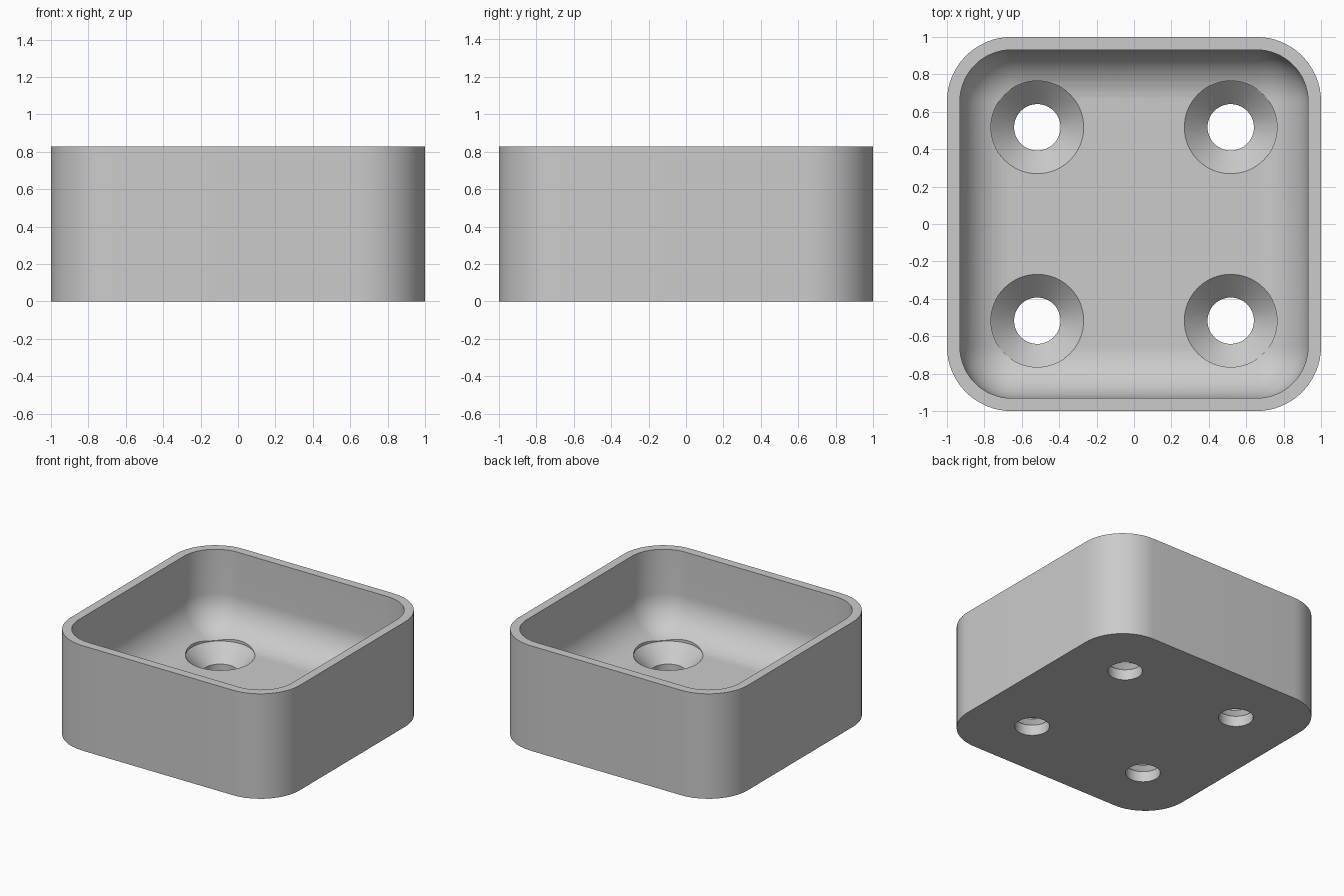
import bpy
import bmesh
from math import sin, cos, pi, radians

if "Cube" in bpy.data.objects:
    bpy.data.objects.remove(bpy.data.objects["Cube"])

HEIGHT = 0.828      # overall height
CORNER = 0.655      # centre of every rounded corner
OUTER_R = 0.345     # outside corner radius
INNER_R = 0.276     # inside corner radius, also the floor fillet radius
FLOOR = 0.207       # floor thickness
HOLE = 0.517        # screw hole offset from the middle
BORE_R = 0.124
SINK_R = 0.248
STEPS = 16          # segments per quarter turn


def link(name, bm):
    bmesh.ops.recalc_face_normals(bm, faces=bm.faces)
    mesh = bpy.data.meshes.new(name)
    bm.to_mesh(mesh)
    bm.free()
    obj = bpy.data.objects.new(name, mesh)
    bpy.context.collection.objects.link(obj)
    return obj


def loft(bm, rings):
    """Skin a list of point rings and cap both ends."""
    loops = [[bm.verts.new(p) for p in ring] for ring in rings]
    n = len(loops[0])
    for a, b in zip(loops, loops[1:]):
        for i in range(n):
            j = (i + 1) % n
            bm.faces.new((a[i], a[j], b[j], b[i]))
    bm.faces.new(loops[0])
    bm.faces.new(loops[-1])


def rounded_square(r, z):
    points = []
    for quarter, (sx, sy) in enumerate([(1, 1), (-1, 1), (-1, -1), (1, -1)]):
        for k in range(STEPS + 1):
            t = (quarter + k / STEPS) * pi / 2
            points.append((sx * CORNER + r * cos(t), sy * CORNER + r * sin(t), z))
    return points


def circle(x, y, r, z, n=64):
    return [(x + r * cos(2 * pi * i / n), y + r * sin(2 * pi * i / n), z) for i in range(n)]


# Tray: outside wall, rim, inside wall, then the fillet down to the floor
rings = [rounded_square(OUTER_R, 0), rounded_square(OUTER_R, HEIGHT),
         rounded_square(INNER_R, HEIGHT)]
for k in range(STEPS + 1):
    t = k / STEPS * pi / 2
    rings.append(rounded_square(INNER_R * cos(t), FLOOR + INNER_R * (1 - sin(t))))
bm = bmesh.new()
loft(bm, rings)
bmesh.ops.remove_doubles(bm, verts=bm.verts, dist=0.0001)
tray = link("tray", bm)

# Countersunk screw hole cutters
bm = bmesh.new()
sink_bottom = FLOOR - (SINK_R - BORE_R)
for x in (-HOLE, HOLE):
    for y in (-HOLE, HOLE):
        loft(bm, [circle(x, y, BORE_R, -0.1), circle(x, y, BORE_R, sink_bottom),
                  circle(x, y, SINK_R, FLOOR), circle(x, y, SINK_R, HEIGHT)])
cutter = link("screw_hole_cutter", bm)
cutter.hide_render = True

# Cut the holes and drop the cutter
cut = tray.modifiers.new("screw_holes", "BOOLEAN")
cut.operation = "DIFFERENCE"
cut.solver = "EXACT"
cut.object = cutter
bpy.ops.object.select_all(action="DESELECT")
tray.select_set(True)
bpy.context.view_layer.objects.active = tray
bpy.ops.object.modifier_apply(modifier=cut.name)
bpy.data.objects.remove(cutter)
bpy.ops.object.shade_smooth_by_angle(angle=radians(30))

# Plain grey material
grey = bpy.data.materials.new("light_grey")
grey.use_nodes = True
colour = (0.6, 0.6, 0.6, 1)
grey.diffuse_color = colour
grey.node_tree.nodes["Principled BSDF"].inputs["Base Color"].default_value = colour
tray.data.materials.clear()
tray.data.materials.append(grey)
